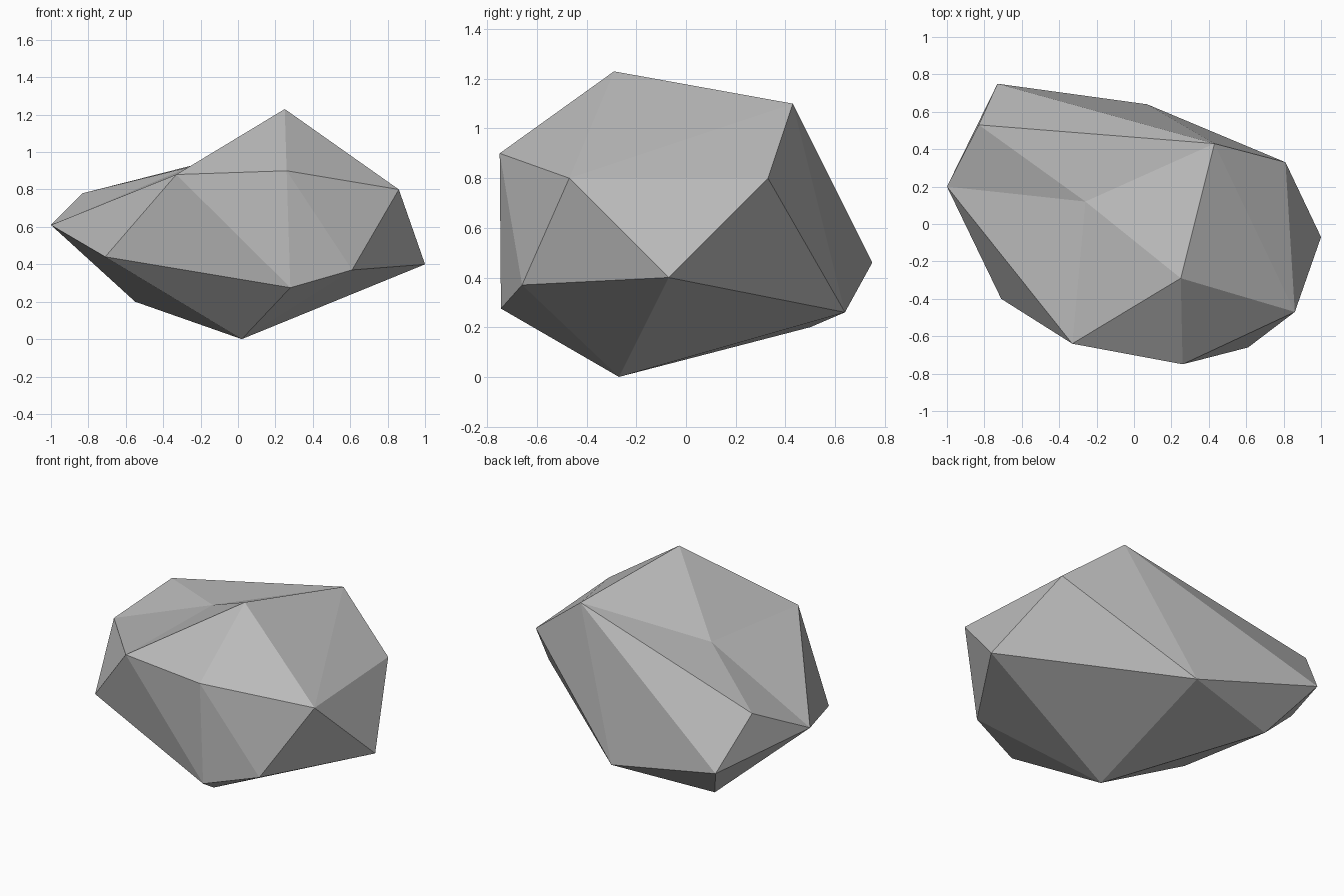
import bpy, bmesh

if "Cube" in bpy.data.objects:
    bpy.data.objects.remove(bpy.data.objects["Cube"])

# Corner points of the boulder, grouped by ring
corners = {
    # crown, with N the dent in the top
    "M": (0.25, -0.29, 1.23), "E": (0.43, 0.43, 1.10), "N": (-0.26, 0.12, 0.92),
    # shoulder
    "J": (0.26, -0.75, 0.90), "H": (0.86, -0.47, 0.80), "F": (0.81, 0.33, 0.80),
    "B": (-0.83, 0.53, 0.78), "A": (-1.0, 0.20, 0.61), "K": (-0.33, -0.64, 0.88),
    # waist
    "G": (1.0, -0.07, 0.40), "I": (0.61, -0.66, 0.37), "S": (0.28, -0.745, 0.275),
    "L": (-0.71, -0.40, 0.44), "C": (-0.73, 0.75, 0.46), "D": (0.07, 0.64, 0.26),
    # underside
    "Q": (-0.55, 0.50, 0.20), "P": (0.02, -0.27, 0.0),
}

# Facets, named by their corners
facets = ("NAK NKM NME NEB NBA "                      # dented top
          "AKL KLS KSJ JSI JIH JHM JMK "              # front
          "HIG MHE EHF FHG FGD EFD "                  # right
          "EDC ECB ABC AQC DQC "                      # back and left
          "GDP GIP ISP SLP LPQ ALQ DPQ").split()      # underside

bm = bmesh.new()
verts = {name: bm.verts.new(co) for name, co in corners.items()}
for facet in facets:
    bm.faces.new([verts[c] for c in facet])
bmesh.ops.recalc_face_normals(bm, faces=bm.faces)

mesh = bpy.data.meshes.new("boulder")
bm.to_mesh(mesh)
bm.free()

stone = bpy.data.materials.new("grey stone")
stone.diffuse_color = (0.5, 0.5, 0.5, 1)
stone.use_nodes = True
stone.node_tree.nodes["Principled BSDF"].inputs["Base Color"].default_value = stone.diffuse_color
mesh.materials.append(stone)
bpy.context.collection.objects.link(bpy.data.objects.new("boulder", mesh))
